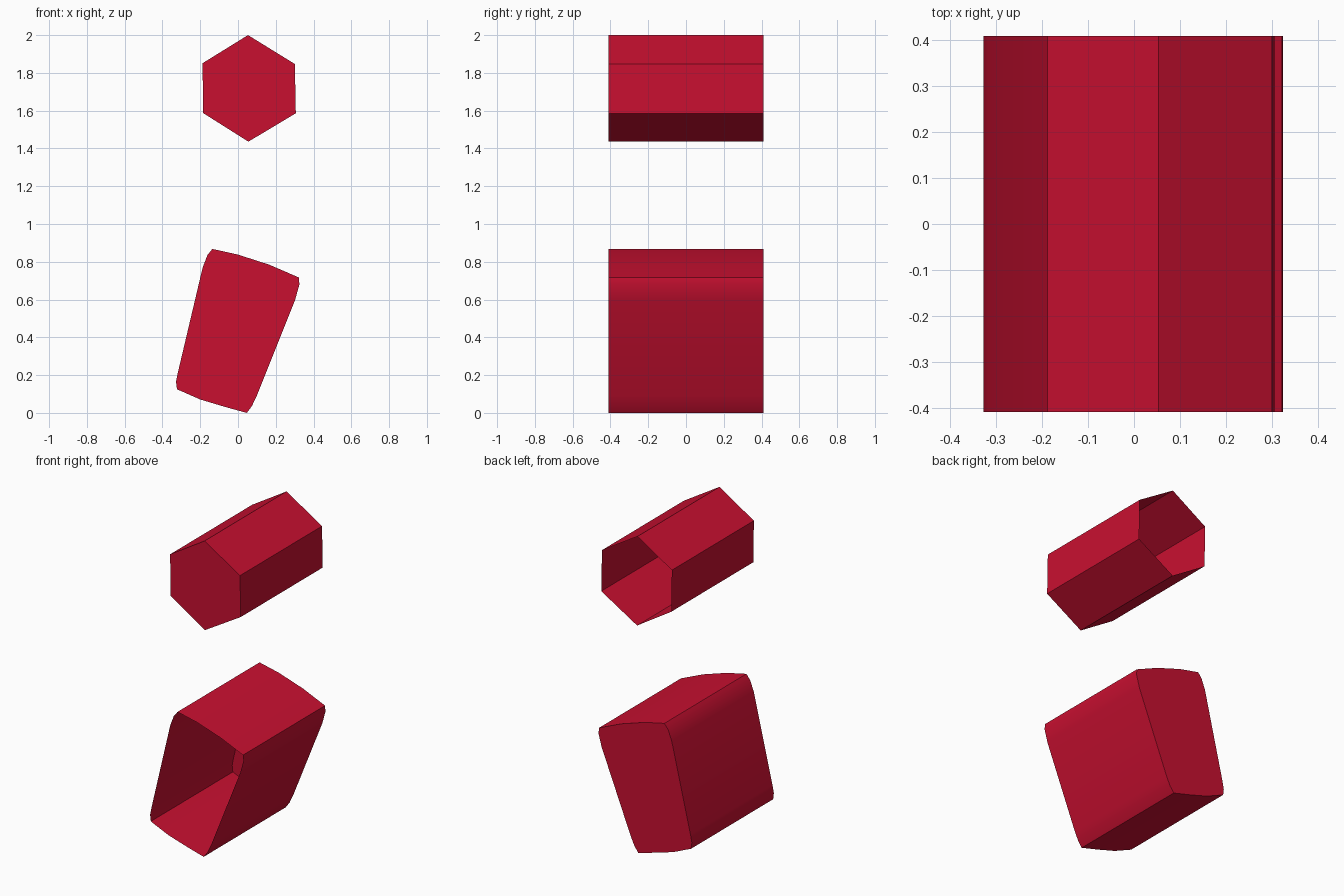
import bpy, bmesh, math

if "Cube" in bpy.data.objects:
    bpy.data.objects.remove(bpy.data.objects["Cube"])

HALF = 0.41  # half depth along y

red = bpy.data.materials.new("crimson red")
red.diffuse_color = (0.58, 0.005, 0.03, 1)
red.use_nodes = True
red.node_tree.nodes["Principled BSDF"].inputs["Base Color"].default_value = red.diffuse_color


def open_prism(name, profile, open_side, smooth):
    """Extrude an x-z profile along y, leaving the end at open_side (-1 front, +1 back) open."""
    bm = bmesh.new()
    rings = [[bm.verts.new((x, y, z)) for x, z in profile] for y in (-HALF, HALF)]
    n = len(profile)
    for i in range(n):
        j = (i + 1) % n
        bm.faces.new((rings[0][i], rings[0][j], rings[1][j], rings[1][i]))
    caps = {-1: bm.faces.new(rings[0]), 1: bm.faces.new(rings[1])}
    bmesh.ops.recalc_face_normals(bm, faces=bm.faces[:])
    bmesh.ops.delete(bm, geom=[caps[open_side]], context='FACES_ONLY')
    mesh = bpy.data.meshes.new(name)
    bm.to_mesh(mesh)
    bm.free()
    mesh.materials.append(red)
    ob = bpy.data.objects.new(name, mesh)
    bpy.context.collection.objects.link(ob)
    if smooth:
        bpy.ops.object.select_all(action='DESELECT')
        ob.select_set(True)
        bpy.context.view_layer.objects.active = ob
        bpy.ops.object.shade_smooth_by_angle(angle=math.radians(30))
    return ob


# Upper hexagonal tube: closed at the front, open at the back
hexagon = [(0.053, 2.0), (0.301, 1.847), (0.306, 1.586),
           (0.055, 1.436), (-0.184, 1.587), (-0.188, 1.851)]
open_prism("upper_hex_tube", hexagon, 1, False)

# Lower leaning tube with softened corners: open at the front, closed at the back
leaning = [(-0.136, 0.868), (0.0, 0.838), (0.167, 0.784), (0.322, 0.717),
           (0.325, 0.68), (0.303, 0.60), (0.10, 0.092), (0.074, 0.037),
           (0.047, 0.0), (-0.07, 0.032), (-0.20, 0.071), (-0.323, 0.125),
           (-0.328, 0.165), (-0.318, 0.215), (-0.187, 0.77), (-0.162, 0.835)]
open_prism("lower_leaning_tube", leaning, -1, True)
